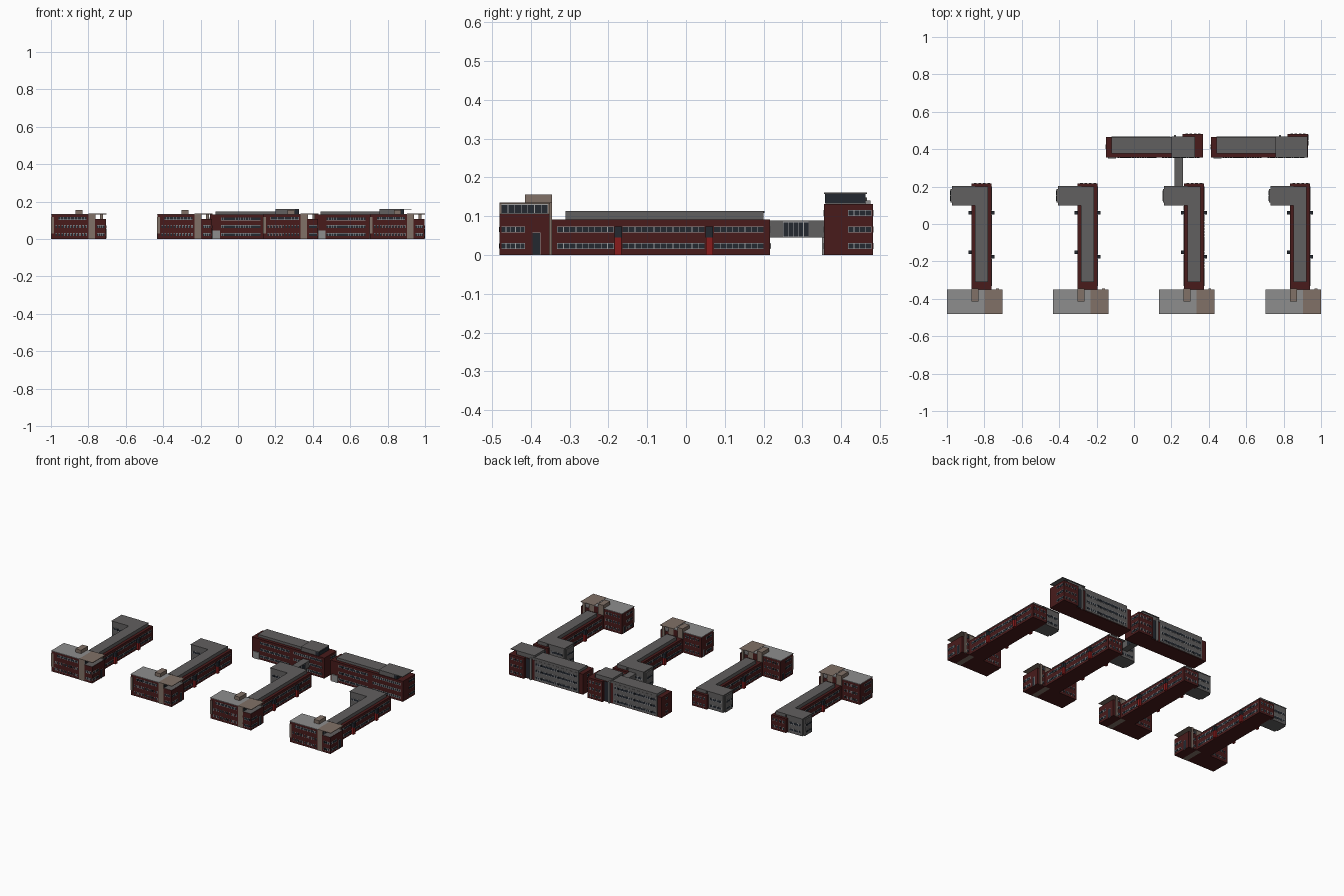
import bpy, bmesh
from mathutils import Vector

if "Cube" in bpy.data.objects:
    bpy.data.objects.remove(bpy.data.objects["Cube"])

COLOURS = {
    "brick": (0.065, 0.011, 0.011), "roof": (0.12, 0.115, 0.115), "pale": (0.27, 0.27, 0.27),
    "stone": (0.22, 0.165, 0.135), "glass": (0.017, 0.022, 0.03), "frame": (0.36, 0.36, 0.36),
    "red": (0.25, 0.012, 0.012),
}
MATS = {}
for key, rgb in COLOURS.items():
    MATS[key] = bpy.data.materials.new(key)
    MATS[key].diffuse_color = (*rgb, 1)


class Building:
    """Collects boxes per named part, then places them at one or more x offsets."""

    def __init__(self, name):
        self.name, self.parts = name, {}

    def box(self, part, mat, x0, x1, y0, y1, z0, z1):
        self.parts.setdefault((part, mat), []).append((x0, x1, y0, y1, z0, z1))

    def slab(self, part, mat, face, plane, a0, a1, z0, z1, depth):
        # thin panel lying on a wall; face is one of -x +x -y +y
        out = plane + (depth if face[0] == "+" else -depth)
        lo, hi = min(plane, out), max(plane, out)
        if face[1] == "x":
            self.box(part, mat, lo, hi, a0, a1, z0, z1)
        else:
            self.box(part, mat, a0, a1, lo, hi, z0, z1)

    def strip(self, face, plane, a0, a1, z0, z1, n):
        # framed ribbon of n panes
        self.slab("window_frames", "frame", face, plane, a0, a1, z0, z1, 0.0012)
        w, g = (a1 - a0) / n, 0.0016
        for i in range(n):
            self.slab("window_panes", "glass", face, plane, a0 + i * w + g / 2, a0 + (i + 1) * w - g / 2,
                      z0 + g, z1 - g, 0.0018)

    def punched(self, face, plane, a0, a1, z0, z1, n):
        # separate small windows spread along the wall
        w = (a1 - a0) / n
        for i in range(n):
            self.strip(face, plane, a0 + (i + 0.2) * w, a0 + (i + 0.8) * w, z0, z1, 1)

    def place(self, offsets):
        for (part, mat), boxes in self.parts.items():
            bm = bmesh.new()
            for x0, x1, y0, y1, z0, z1 in boxes:
                made = bmesh.ops.create_cube(bm, size=1)["verts"]
                bmesh.ops.scale(bm, vec=(x1 - x0, y1 - y0, z1 - z0), verts=made)
                bmesh.ops.translate(bm, vec=Vector((x0 + x1, y0 + y1, z0 + z1)) / 2, verts=made)
            mesh = bpy.data.meshes.new(part)
            bm.to_mesh(mesh)
            bm.free()
            mesh.materials.append(MATS[mat])
            for i, dx in enumerate(offsets):
                ob = bpy.data.objects.new(f"{self.name}_{i + 1}_{part}", mesh)
                ob.location.x = dx
                bpy.context.collection.objects.link(ob)


LOW, MID, TOP = (0.015, 0.031), (0.058, 0.074), (0.100, 0.116)

# ---- four long blocks: head, wing, rear arm ----
d = Building("block")
d.box("head_walls", "brick", 0.002, 0.20, -0.478, -0.352, 0, 0.131)
d.box("head_side_walls", "brick", 0.235, 0.294, -0.48, -0.352, 0, 0.106)
d.box("head_roof", "pale", 0, 0.205, -0.48, -0.35, 0.131, 0.134)
d.box("stone_tower", "stone", 0.20, 0.237, -0.48, -0.352, 0, 0.132)
d.box("overhanging_roof", "stone", 0.2, 0.296, -0.48, -0.35, 0.132, 0.1355)
d.box("side_terrace", "roof", 0.238, 0.292, -0.478, -0.354, 0.106, 0.107)
d.box("roof_hut", "stone", 0.13, 0.168, -0.415, -0.352, 0.134, 0.156)
d.box("roof_hut_base", "stone", 0.13, 0.168, -0.352, -0.345, 0.09, 0.156)
d.box("roof_post", "stone", 0.262, 0.278, -0.352, -0.345, 0, 0.1355)
d.box("corner_panel", "stone", 0.0, 0.016, -0.4795, -0.47, 0.03, 0.118)
d.strip("+x", 0.237, -0.476, -0.356, 0.107, 0.131, 7)
# head windows
d.strip("-y", -0.478, 0.04, 0.19, 0.102, 0.118, 12)
for z in (LOW, MID):
    d.punched("-y", -0.478, 0.02, 0.195, *z, 11)
    d.strip("-y", -0.48, 0.245, 0.287, *z, 4)
    d.strip("+x", 0.294, -0.476, -0.415, *z, 5)
    d.strip("+y", -0.352, 0.245, 0.26, *z, 1)
for z in (LOW, MID, TOP):
    d.strip("-x", 0.002, -0.46, -0.40, *z, 4)
    d.punched("+y", -0.352, 0.015, 0.12, *z, 6)
d.strip("+x", 0.294, -0.396, -0.375, 0, 0.058, 1)
d.strip("-x", 0.002, -0.385, -0.37, 0, 0.045, 1)

# wing
d.box("wing_walls", "brick", 0.132, 0.239, -0.352, 0.217, 0, 0.091)
d.box("wing_roof", "roof", 0.15, 0.22, -0.31, 0.20, 0.091, 0.113)
for face, plane, south in (("+x", 0.239, -0.175), ("-x", 0.132, -0.152)):
    north = 0.06
    end = 0.2 if face == "+x" else 0.095
    runs = ((-0.332, south - 0.011, 9), (south + 0.011, north - 0.012, 13), (north + 0.012, end, 8 if end > 0.1 else 1))
    for z in (LOW, MID):
        for a0, a1, n in runs:
            d.strip(face, plane, a0, a1, *z, n)
    for y in (south, north):
        d.slab("porch_panel", "red", face, plane, y - 0.009, y + 0.009, 0, 0.045, 0.014)
        d.slab("porch_glass", "glass", face, plane, y - 0.0095, y + 0.0095, 0.045, 0.073, 0.016)
for z in (LOW, MID):
    d.punched("+y", 0.217, 0.14, 0.235, *z, 4)

# rear arm with bay
d.box("arm_walls", "roof", 0.028, 0.14, 0.10, 0.2, 0, 0.11)
d.box("arm_roof", "roof", 0.026, 0.151, 0.098, 0.202, 0.108, 0.113)
d.box("arm_bay", "roof", 0.019, 0.03, 0.115, 0.187, 0, 0.105)
for z in (LOW, MID):
    d.strip("-x", 0.019, 0.122, 0.18, *z, 4)
    d.strip("+y", 0.2, 0.04, 0.12, *z, 5)
    d.strip("-y", 0.10, 0.04, 0.12, *z, 5)
d.place([-1.0, -0.433, 0.135, 0.703])


# ---- two rear buildings ----
def rear(name, x, roof_end, pent, bump):
    b = Building(name)
    b.box("walls", "brick", 0, 0.518, 0.356, 0.464, 0, 0.132)
    b.box("stair_walls", "brick", bump, 0.518, 0.46, 0.482, 0, 0.132)
    b.box("roof", "roof", 0.03, roof_end, 0.376, 0.466, 0.132, 0.148)
    # penthouse with glazed sides under a flat slab
    p0, p1, slab_end = pent
    b.box("penthouse", "roof", p0, p1, 0.36, 0.462, 0.132, 0.158)
    b.box("penthouse_roof", "roof", p0, slab_end, 0.356, 0.467, 0.157, 0.161)
    b.slab("penthouse_glass", "glass", "+x", p1, 0.358, 0.463, 0.134, 0.157, 0.002)
    b.slab("penthouse_glass", "glass", "-y", 0.36, p1 - 0.02, p1, 0.134, 0.157, 0.002)
    # rear facade: grey cladding, ribbon windows, glazed stair slot and fin
    b.box("rear_cladding", "roof", 0.03, 0.345, 0.463, 0.467, 0.004, 0.132)
    b.slab("stair_glass", "glass", "+y", 0.464, 0.372, bump - 0.003, 0.005, 0.13, 0.002)
    b.box("rear_fin", "pale", 0.364, 0.374, 0.462, 0.475, 0, 0.140)
    for z in (LOW, MID, TOP):
        b.strip("+y", 0.467, 0.04, 0.335, *z, 20)
        b.punched("+y", 0.482, bump + 0.01, 0.51, *z, 4)
        b.strip("+x", 0.518, 0.418, 0.478, *z, 4)
        b.strip("-x", 0, 0.40, 0.425, *z, 2)
        b.strip("-y", 0.356, 0.06, 0.27, *z, 16)
        b.strip("-y", 0.356, 0.30, 0.50, *z, 14)
    # entrance lobby
    b.box("entrance", "pale", 0.012, 0.055, 0.35, 0.358, 0, 0.045)
    b.place([x])


rear("rear_west", -0.15, 0.36, (0.35, 0.475, 0.475), 0.41)
rear("rear_east", 0.412, 0.36, (0.345, 0.474, 0.516), 0.41)

# ---- raised link bridge ----
k = Building("link")
k.box("bridge_body", "roof", 0.219, 0.261, 0.2, 0.36, 0.045, 0.087)
k.box("bridge_roof", "roof", 0.217, 0.263, 0.2, 0.36, 0.086, 0.089)
for face, plane in (("+x", 0.261), ("-x", 0.219)):
    k.strip(face, plane, 0.25, 0.316, 0.046, 0.086, 5)
k.place([0.0])

for m in bpy.data.materials:
    if m.users and not m.is_grease_pencil:
        m.use_nodes = True
        m.node_tree.nodes["Principled BSDF"].inputs["Base Color"].default_value = m.diffuse_color
